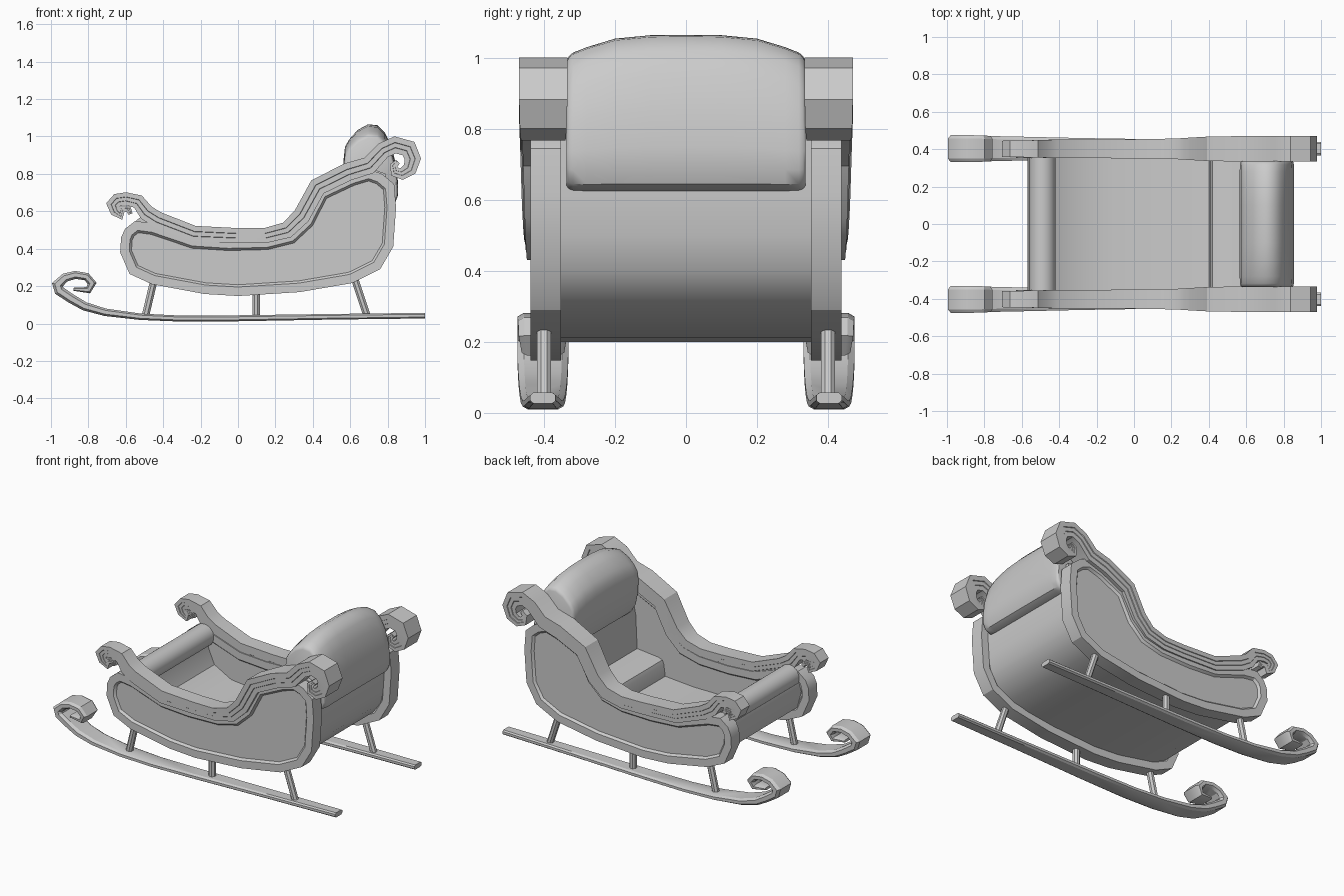
import bpy, bmesh, math
from mathutils import Vector


def finish(name, bm, mirror=False, angle=30):
    bmesh.ops.recalc_face_normals(bm, faces=bm.faces)
    me = bpy.data.meshes.new(name)
    bm.to_mesh(me)
    bm.free()
    ob = bpy.data.objects.new(name, me)
    bpy.context.collection.objects.link(ob)
    bpy.ops.object.select_all(action='DESELECT')
    ob.select_set(True)
    bpy.context.view_layer.objects.active = ob
    bpy.ops.object.shade_smooth_by_angle(angle=math.radians(angle))
    if mirror:
        m = ob.modifiers.new("Mirror", 'MIRROR')
        m.use_axis = (False, True, False)
    return ob


def loft(rings):
    """Closed rings joined in order and capped at both ends."""
    bm = bmesh.new()
    vs = [[bm.verts.new(p) for p in r] for r in rings]
    n = len(vs[0])
    for a, b in zip(vs, vs[1:]):
        for i in range(n):
            j = (i + 1) % n
            bm.faces.new((a[i], a[j], b[j], b[i]))
    caps = [bm.faces.new(vs[0]), bm.faces.new(vs[-1])]
    return bm, caps


def sweep(path, section, y0):
    """Path of (x, z, half thickness, half width); the section is (width, thickness) factors."""
    pts = [Vector(p[:2]) for p in path]
    rings = []
    for i, (x, z, t, w) in enumerate(path):
        d0 = (pts[i] - pts[max(i - 1, 0)]).normalized()
        d1 = (pts[min(i + 1, len(pts) - 1)] - pts[i]).normalized()
        d = (d0 + d1).normalized()
        ref = d1 if d1.length else d0
        k = 1 / max(d.dot(ref), 0.75)          # mitre at corners
        n = Vector((-d.y, d.x)) * k
        rings.append([(x + n.x * t * v, y0 + w * u, z + n.y * t * v) for u, v in section])
    return loft(rings)[0]


def slab(profile, ya, yb):
    return loft([[(x, y, z) for x, z in profile] for y in (ya, yb)])


# Runners: chamfered bars that widen into a curl at the front
bar = [(-1, .5), (-.75, 1), (.75, 1), (1, .5), (1, -.5), (.75, -1), (-.75, -1), (-1, -.5)]
runner = [(-.88, .183, .008, .05), (-.80, .178, .016, .06), (-.78, .215, .02, .068),
          (-.81, .25, .02, .07), (-.87, .26, .021, .072), (-.925, .245, .023, .072),
          (-.965, .208, .026, .072), (-.955, .175, .026, .072), (-.89, .132, .025, .071),
          (-.82, .092, .023, .069), (-.71, .06, .02, .066), (-.52, .036, .017, .062),
          (-.3, .026, .016, .057), (0, .028, .016, .052), (.5, .036, .015, .044),
          (1, .042, .015, .036)]
finish("runner", sweep(runner, bar, .403), True)

# Struts between the runners and the body
for i, (xt, zt, xb, zb) in enumerate([(-.45, .23, -.495, .04), (.097, .17, .097, .03),
                                      (.625, .235, .69, .04)]):
    ring = [(math.cos(a), math.sin(a)) for a in [math.pi / 4 * (k + .5) for k in range(8)]]
    bm, _ = loft([[(x + .022 * c, .4 + .022 * s, z) for c, s in ring]
                  for x, z in ((xb, zb), (xt, zt))])
    finish(f"strut_{i + 1}", bm, True)

# Side panels with a recessed field on both faces
side = [(-.625, .46), (-.63, .38), (-.58, .265), (-.46, .21), (-.18, .158), (0, .147),
        (.33, .168), (.61, .216), (.76, .29), (.83, .41), (.845, .62), (.835, .745),
        (.77, .80), (.70, .825), (.60, .795), (.43, .715), (.35, .56), (.27, .485),
        (.15, .455), (-.05, .45), (-.235, .462), (-.45, .535), (-.55, .548), (-.605, .505)]
bm, caps = slab(side, .352, .438)
bmesh.ops.recalc_face_normals(bm, faces=bm.faces)
bmesh.ops.inset_individual(bm, faces=caps, thickness=.048, use_even_offset=True)
bmesh.ops.inset_individual(bm, faces=caps, thickness=.012, depth=-.014, use_even_offset=True)
finish("side_panel", bm, True)

# Stepped rails that curl at both ends
steps = [(-1, 1), (1, 1), (1, .3), (.93, .25), (.93, -.3), (.87, -.35), (.87, -1),
         (-.87, -1), (-.87, -.35), (-.93, -.3), (-.93, .25), (-1, .3)]
rail = [(-.575, .585, .012, .038), (-.585, .612, .014, .04), (-.62, .61, .016, .04),
        (-.628, .58, .02, .042), (-.655, .60, .028, .042), (-.668, .635, .032, .043),
        (-.645, .66, .034, .044), (-.60, .667, .034, .045), (-.535, .652, .036, .046),
        (-.49, .593, .042, .048), (-.43, .555, .043, .049), (-.235, .48, .042, .05),
        (0, .47, .04, .051), (.145, .47, .04, .053), (.262, .50, .043, .056),
        (.34, .575, .046, .06), (.425, .73, .046, .065), (.585, .81, .048, .068),
        (.70, .845, .046, .068), (.775, .925, .043, .068), (.84, .955, .043, .068),
        (.912, .935, .043, .068), (.935, .88, .041, .068), (.918, .825, .036, .066),
        (.877, .80, .03, .063), (.84, .81, .024, .06), (.832, .845, .018, .057),
        (.855, .865, .014, .055)]
finish("rail", sweep(rail, steps, .402), True)

# Tub: curved outer hull, with front wall, floor, seat and back inside
tub = [(-.545, .50), (-.57, .42), (-.54, .31), (-.44, .255), (-.2, .21), (0, .20),
       (.3, .213), (.5, .24), (.62, .272), (.71, .325), (.765, .40), (.788, .5),
       (.795, .62), (.79, .80), (.66, .85), (.61, .60), (.60, .385), (.45, .37),
       (.42, .36), (.41, .335), (.40, .26), (.2, .245), (-.1, .245), (-.3, .265),
       (-.42, .33), (-.46, .42), (-.47, .50)]
finish("tub", slab(tub, -.36, .36)[0], angle=35)

# Padded roll across the front
roll = [(-.49 + .07 * math.cos(a), .505 + .07 * math.sin(a))
        for a in [math.tau * k / 24 for k in range(24)]]
finish("front_roll", slab(roll, -.355, .355)[0])

# Back cushion: rounded profile with a crowned top
cushion = [(.565, .88), (.572, .945), (.595, .985), (.64, 1.035), (.695, 1.065), (.745, 1.06),
           (.785, 1.02), (.82, .95), (.845, .85), (.856, .75), (.855, .69), (.84, .645),
           (.80, .625), (.66, .625), (.61, .64), (.585, .69), (.57, .78)]
stations = [(0, 1, 1), (.1, .997, 1), (.2, .975, 1), (.28, .92, 1), (.318, .89, .99),
            (.33, .875, .97), (.336, .86, .93)]
stations = [(-y, k, s) for y, k, s in reversed(stations[1:])] + stations
rings = [[(.71 + (x - .71) * s, y, .83 + (.625 + (z - .625) * k - .83) * s)
          for x, z in cushion] for y, k, s in stations]
finish("back_cushion", loft(rings)[0], angle=45)
